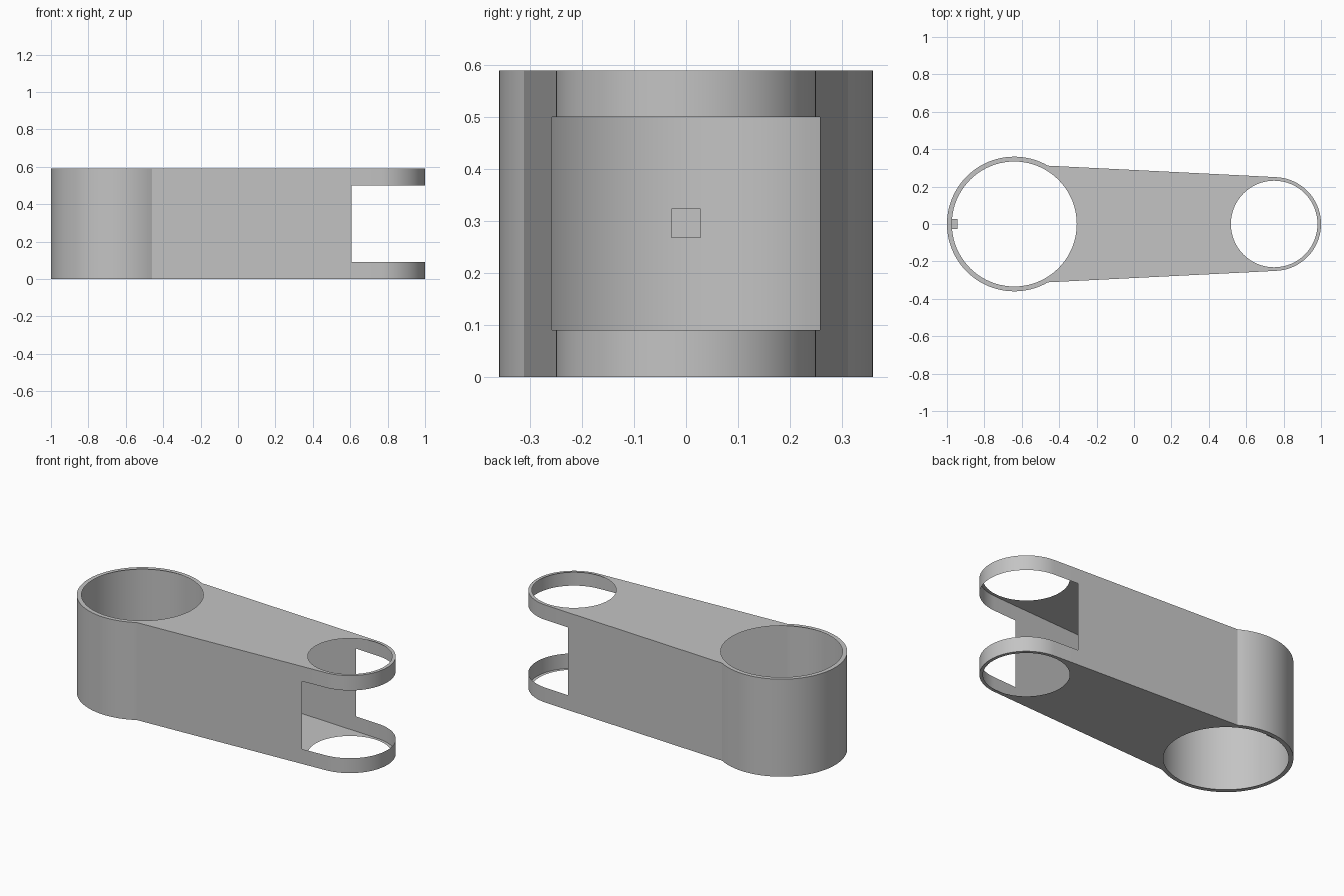
import bpy, bmesh, math
from mathutils import Vector

cube = bpy.data.objects.get("Cube")
if cube:
    bpy.data.objects.remove(cube, do_unlink=True)

HEIGHT = 0.59
SLOT_X, SLOT_LOW, SLOT_HIGH = 0.608, 0.09, 0.50
BIG_X, BIG_R, BIG_HOLE = -0.64, 0.36, 0.334
FORK_X, FORK_R, FORK_HOLE = 0.7495, 0.2505, 0.2315
SLOPE = math.radians(3)          # taper of the arm sides

grey = bpy.data.materials.new("plain grey")
grey.use_nodes = True
colour = (0.55, 0.55, 0.55, 1)
grey.diffuse_color = colour
grey.node_tree.nodes["Principled BSDF"].inputs["Base Color"].default_value = colour


def finish(bm, name, smooth=False):
    mesh = bpy.data.meshes.new(name)
    bm.to_mesh(mesh)
    bm.free()
    obj = bpy.data.objects.new(name, mesh)
    bpy.context.collection.objects.link(obj)
    mesh.materials.append(grey)
    if smooth:
        bpy.ops.object.select_all(action="DESELECT")
        obj.select_set(True)
        bpy.context.view_layer.objects.active = obj
        bpy.ops.object.shade_smooth_by_angle(angle=math.radians(15))
    return obj


def arc(cx, radius, start, end, steps):
    angles = [start + (end - start) * i / steps for i in range(steps + 1)]
    return [(cx + radius * math.cos(a), radius * math.sin(a)) for a in angles]


# Outline of the arm: fork arc, tapered sides, large ring arc
tangent = math.pi / 2 - SLOPE
fork_arc = arc(FORK_X, FORK_R, -tangent, tangent, 48)
tx, ty = fork_arc[-1]
slot_y = ty + (tx - SLOT_X) * math.tan(SLOPE)
joint = math.radians(60)
outline = (fork_arc + [(SLOT_X, slot_y)]
           + arc(BIG_X, BIG_R, joint, 2 * math.pi - joint, 64)
           + [(SLOT_X, -slot_y)])

# Thin outer wall, open where the slot passes through the fork
bm = bmesh.new()
levels = (0, SLOT_LOW, SLOT_HIGH, HEIGHT)
rows = [[bm.verts.new((x, y, z)) for x, y in outline] for z in levels]
for band in range(3):
    for i, (x, y) in enumerate(outline):
        j = (i + 1) % len(outline)
        in_slot = min(x, outline[j][0]) >= SLOT_X - 1e-4
        if band == 1 and in_slot:
            continue
        low, high = rows[band], rows[band + 1]
        bm.faces.new((low[i], low[j], high[j], high[i]))
loose = [v for v in bm.verts if not v.link_faces]
bmesh.ops.delete(bm, geom=loose, context="VERTS")
finish(bm, "outer_wall", smooth=True)


# Flat plates with a large and a small round opening
def plate(name, z, up):
    bm = bmesh.new()
    full = 2 * math.pi
    loops = [outline,
             arc(BIG_X, BIG_HOLE, 0, full, 80)[:-1],
             arc(FORK_X, FORK_HOLE, 0, full, 64)[:-1]]
    edges = []
    for loop in loops:
        verts = [bm.verts.new((x, y, z)) for x, y in loop]
        edges += [bm.edges.new((v, verts[i - 1])) for i, v in enumerate(verts)]
    bmesh.ops.triangle_fill(bm, edges=edges, use_beauty=True, normal=Vector((0, 0, up)))
    for face in bm.faces:
        face.normal_update()
        if face.normal.z * up < 0:
            face.normal_flip()
    finish(bm, name)


plate("top_plate", HEIGHT, 1)
plate("bottom_plate", 0, -1)

# Small square key inside the large ring
bm = bmesh.new()
bmesh.ops.create_cube(bm, size=1)
bmesh.ops.scale(bm, vec=(0.053, 0.056, 0.056), verts=bm.verts)
bmesh.ops.translate(bm, vec=(-0.9715, 0, 0.296), verts=bm.verts)
finish(bm, "locating_key")
